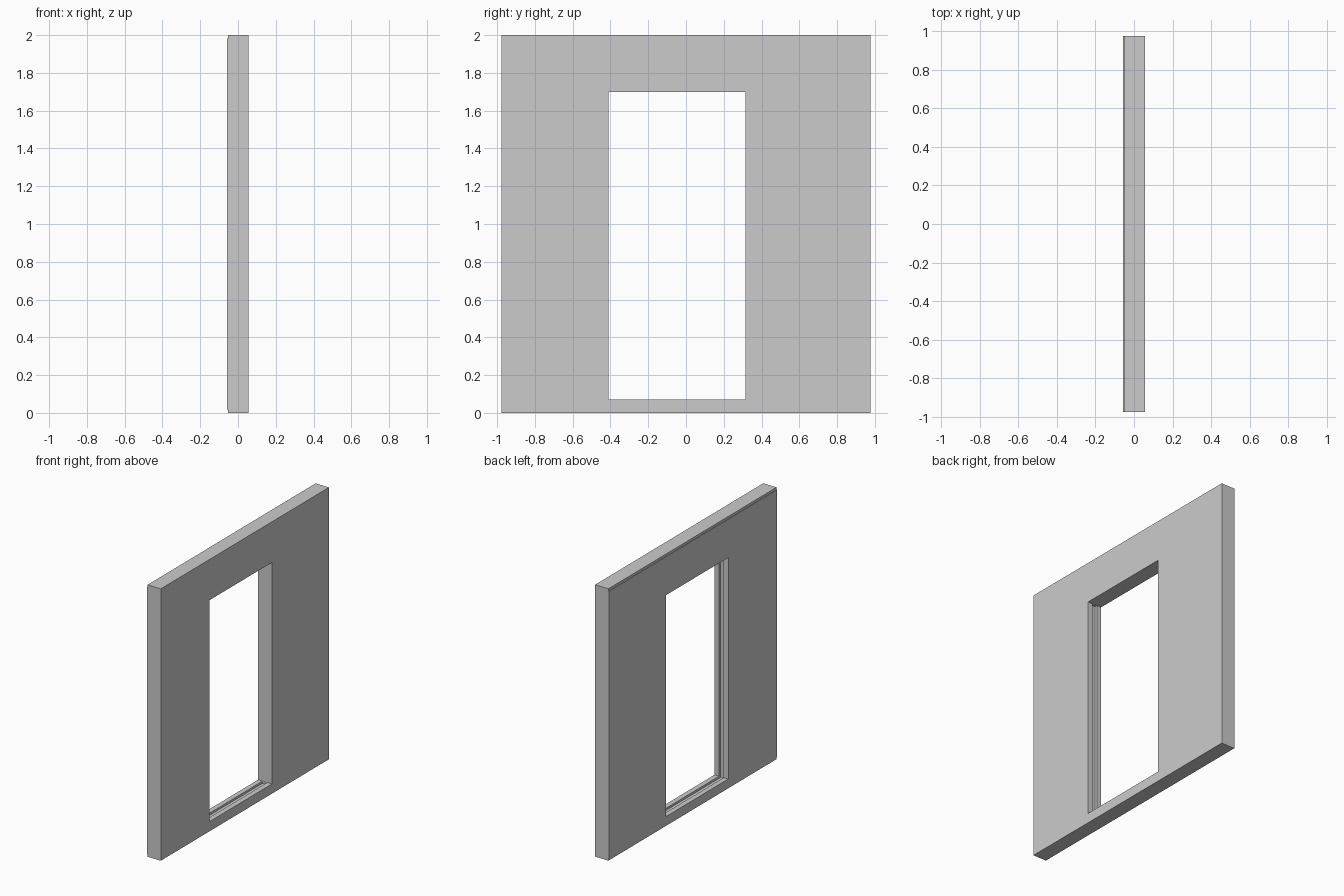
import bpy, bmesh

if "Cube" in bpy.data.objects:
    bpy.data.objects.remove(bpy.data.objects["Cube"])


def extrude_y(name, profile, y0, y1):
    """Extrude an (x, z) profile along y."""
    bm = bmesh.new()
    face = bm.faces.new([bm.verts.new((x, y0, z)) for x, z in profile])
    new = bmesh.ops.extrude_face_region(bm, geom=[face])["geom"]
    verts = [v for v in new if isinstance(v, bmesh.types.BMVert)]
    bmesh.ops.translate(bm, vec=(0, y1 - y0, 0), verts=verts)
    bmesh.ops.recalc_face_normals(bm, faces=bm.faces)
    mesh = bpy.data.meshes.new(name)
    bm.to_mesh(mesh)
    bm.free()
    obj = bpy.data.objects.new(name, mesh)
    bpy.context.collection.objects.link(obj)
    return obj


def box(name, x0, x1, y0, y1, z0, z1):
    return extrude_y(name, [(x0, z0), (x1, z0), (x1, z1), (x0, z1)], y0, y1)


def cut(target, cutter):
    mod = target.modifiers.new(cutter.name, "BOOLEAN")
    mod.operation = "DIFFERENCE"
    mod.solver = "EXACT"
    mod.object = cutter
    bpy.context.view_layer.objects.active = target
    bpy.ops.object.modifier_apply(modifier=mod.name)
    bpy.data.objects.remove(cutter)


# Wall slab with a thin raised facing on its back side
wall = extrude_y("wall_panel", [
    (-0.053, 0), (0.056, 0), (0.056, 2), (-0.053, 2),
    (-0.053, 1.982), (-0.057, 1.982), (-0.057, 0.018), (-0.053, 0.018),
], -0.977, 0.977)

# Door opening
cut(wall, box("opening_cutter", -0.2, 0.2, -0.41, 0.315, 0.072, 1.70))

# Channel sunk into the sill and one jamb
cut(wall, box("channel_cutter", -0.02, 0.018, -0.428, 0.314, 0.056, 1.699))
